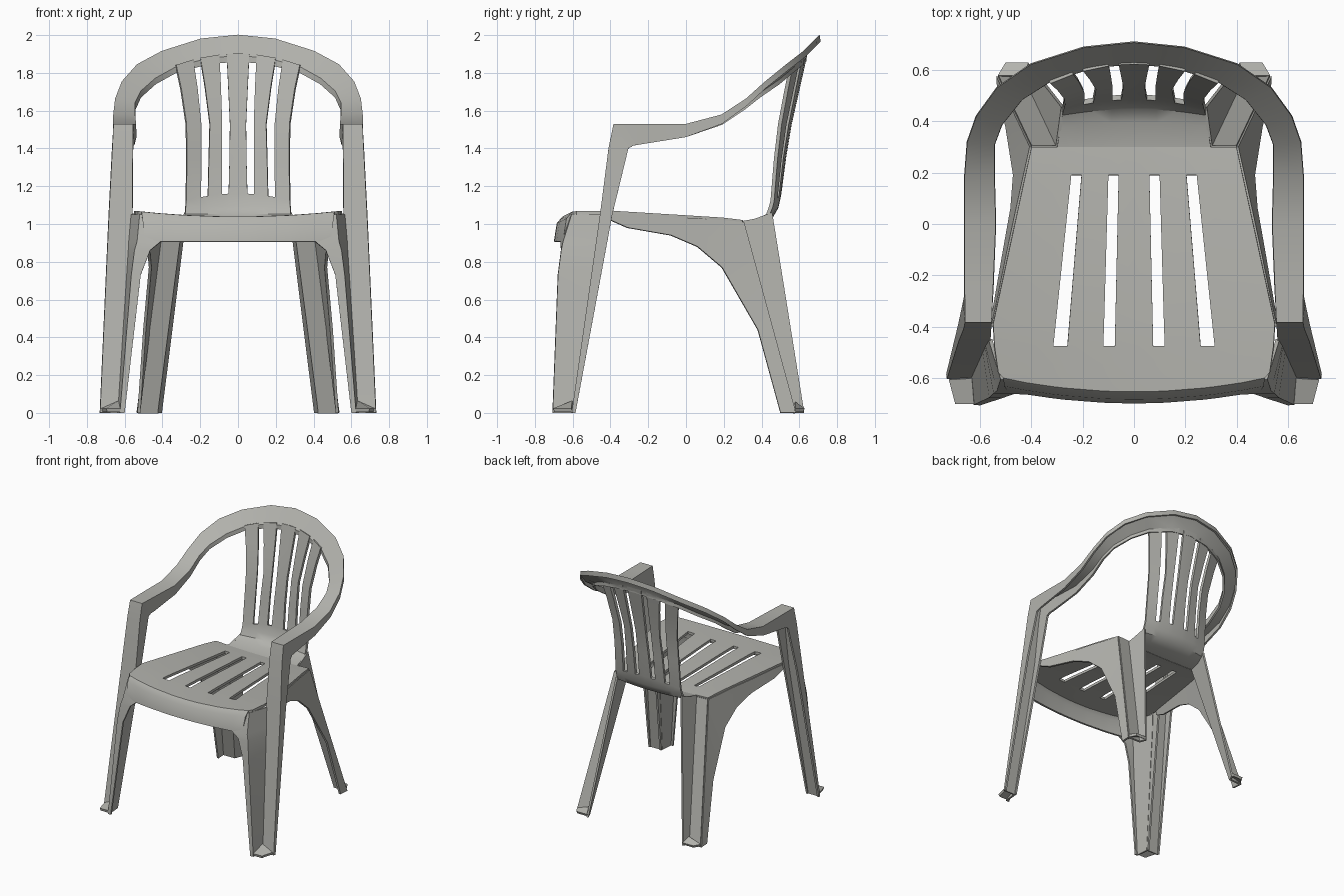
import bpy

plastic = bpy.data.materials.new("grey_plastic")
plastic.diffuse_color = (0.45, 0.45, 0.42, 1)


def sheet(name, rows, thickness=0.02, skip=lambda r, c: False):
    """Skin a grid of points, mirror it across x and give it thickness."""
    n = len(rows[0])
    verts = [p for row in rows for p in row]
    faces = [(r * n + c, r * n + c + 1, (r + 1) * n + c + 1, (r + 1) * n + c)
             for r in range(len(rows) - 1) for c in range(n - 1) if not skip(r, c)]
    me = bpy.data.meshes.new(name)
    me.from_pydata(verts, [], faces)
    me.materials.append(plastic)
    ob = bpy.data.objects.new(name, me)
    bpy.context.collection.objects.link(ob)
    mirror = ob.modifiers.new("mirror", 'MIRROR')
    mirror.merge_threshold = 0.0005
    solid = ob.modifiers.new("thickness", 'SOLIDIFY')
    solid.thickness = thickness
    solid.offset = 0
    bpy.ops.object.select_all(action='DESELECT')
    ob.select_set(True)
    bpy.context.view_layer.objects.active = ob
    bpy.ops.object.convert(target='MESH')
    bpy.ops.object.shade_smooth_by_angle(angle=0.6)
    return ob


def curved_row(y, z, y_bend, z_bend, xs):
    return [(x, y + y_bend * x * x, z + z_bend * x * x) for x in (0,) + xs]


# Seat: front apron, flat panel with four slots
seat_rows = [
    curved_row(-.690, .905, .20, 0, (.08, .125, .27, .32, .41, .49)),
    curved_row(-.675, 1.00, .20, .10, (.08, .125, .27, .32, .42, .505)),
    curved_row(-.650, 1.03, .20, .10, (.08, .125, .27, .32, .42, .51)),
    curved_row(-.580, 1.03, 0, .10, (.078, .123, .265, .32, .42, .53)),
    curved_row(-.475, 1.03, 0, .10, (.075, .12, .26, .315, .42, .545)),
    curved_row(-.390, 1.03, 0, .10, (.073, .117, .253, .306, .41, .55)),
    curved_row(.190, 1.01, 0, .08, (.06, .10, .205, .245, .32, .424)),
    curved_row(.300, 1.00, 0, .07, (.057, .095, .19, .23, .30, .40)),
]
sheet("seat", seat_rows, .02, lambda r, c: r in (4, 5) and c in (1, 3))

# Backrest: sweeps up from the seat and splits into five slats
back_rows = [
    curved_row(.300, 1.00, 0, .07, (.057, .095, .19, .23, .30)),
    curved_row(.400, 1.015, -.2, .07, (.053, .09, .175, .215, .287)),
    curved_row(.455, 1.045, -.3, 0, (.05, .087, .165, .205, .28)),
    curved_row(.480, 1.09, -.4, 0, (.05, .085, .16, .20, .278)),
    curved_row(.495, 1.16, -.5, -.5, (.05, .085, .16, .198, .276)),
    curved_row(.520, 1.35, -.6, 0, (.045, .085, .155, .195, .272)),
    curved_row(.550, 1.53, -.7, 0, (.043, .085, .15, .197, .275)),
    curved_row(.595, 1.73, -.7, -.2, (.052, .092, .175, .217, .302)),
    curved_row(.633, 1.90, -.7, -.55, (.06, .10, .20, .24, .33)),
]
sheet("backrest", back_rows, .02, lambda r, c: r >= 4 and c in (1, 3))

# Channel running from the front foot up the post, along the arm and over the back
# (outer edge, inner edge, direction and depth of the flanges)
stations = [
    ((.725, -.60, 0), (.63, -.60, 0), (0, .015, 0)),
    ((.678, -.45, 1.05), (.565, -.45, 1.05), (0, .06, 0)),
    ((.66, -.405, 1.40), (.562, -.405, 1.40), (0, .10, 0)),
    ((.655, -.38, 1.525), (.56, -.38, 1.525), (0, .10, -.11)),
    ((.655, -.25, 1.525), (.555, -.25, 1.525), (0, 0, -.105)),
    ((.655, 0, 1.525), (.545, 0, 1.525), (0, 0, -.065)),
    ((.655, .19, 1.575), (.55, .19, 1.57), (0, 0, -.045)),
    ((.645, .32, 1.66), (.55, .31, 1.64), (0, 0, -.035)),
    ((.61, .42, 1.75), (.52, .39, 1.70), (0, 0, -.03)),
    ((.53, .53, 1.84), (.44, .49, 1.77), (0, 0, -.03)),
    ((.40, .62, 1.91), (.33, .56, 1.83), (0, 0, -.03)),
    ((.195, .685, 1.975), (.16, .615, 1.875), (0, 0, -.03)),
    ((0, .705, 1.995), (0, .63, 1.89), (0, 0, -.03)),
]


def add(a, b):
    return tuple(i + j for i, j in zip(a, b))


sheet("arm_hoop_and_front_post",
      [[add(o, s), o, i, add(i, s)] for o, i, s in stations], .015)

# Front legs: side wall in front of the post and the arched front face
sheet("front_leg", [
    [(.63, -.60, 0), (.62, -.70, 0), (.60, -.70, 0)],
    [(.583, -.495, .73), (.56, -.672, .73), (.515, -.672, .73)],
    [(.575, -.475, .86), (.543, -.655, .86), (.465, -.655, .86)],
    [(.573, -.47, .905), (.53, -.645, .905), (.41, -.658, .905)],
    [(.56, -.45, 1.05), (.515, -.60, 1.05), (.41, -.62, 1.04)],
], .015)

# Rear legs: back-facing strip and the wall below the backrest
sheet("rear_leg", [
    [(.53, .575, 0), (.43, .575, 0), (.41, .625, 0)],
    [(.40, .30, 1.01), (.30, .30, 1.005), (.277, .455, 1.06)],
], .015)

# Side aprons: arch from the front post into the rear leg
sheet("side_apron", [
    [(.55, -.40, 1.055), (.555, -.40, 1.02)],
    [(.53, -.31, 1.05), (.54, -.31, .98)],
    [(.483, -.08, 1.035), (.50, -.08, .94)],
    [(.453, .06, 1.03), (.475, .06, .88)],
    [(.40, .30, 1.01), (.465, .19, .77)],
    [(.473, .455, .44), (.495, .38, .44)],
    [(.53, .575, 0), (.525, .50, 0)],
], .015)

# Foot tabs filling the corner of each leg
sheet("front_foot", [
    [(.63, -.60, .055), (.72, -.605, .015)],
    [(.622, -.70, .015), (.695, -.70, .015)],
], .02)
sheet("rear_foot", [
    [(.43, .575, .05), (.53, .575, .015)],
    [(.41, .625, .015), (.50, .625, .015)],
], .02)
